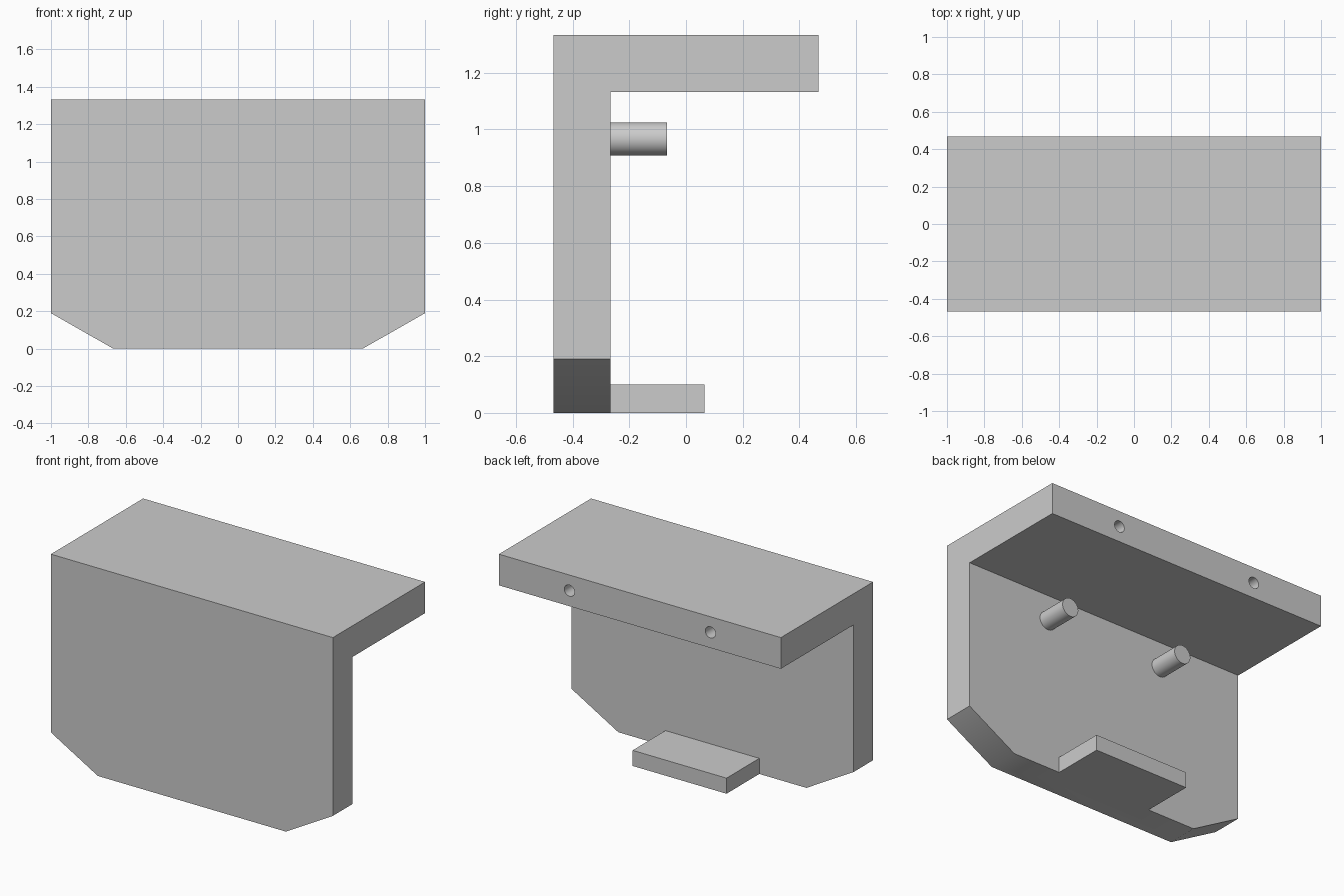
import bpy, bmesh, math
from mathutils import Matrix, Vector

if "Cube" in bpy.data.objects:
    bpy.data.objects.remove(bpy.data.objects["Cube"])

grey = bpy.data.materials.new("plain grey")
grey.use_nodes = True
colour = (0.6, 0.6, 0.6, 1)
grey.diffuse_color = colour
grey.node_tree.nodes["Principled BSDF"].inputs["Base Color"].default_value = colour

FRONT, INNER, BACK = -0.467, -0.267, 0.467
TOP, SHELF = 1.333, 1.133


def finish(name, bm):
    bmesh.ops.recalc_face_normals(bm, faces=bm.faces)
    mesh = bpy.data.meshes.new(name)
    bm.to_mesh(mesh)
    bm.free()
    mesh.materials.append(grey)
    obj = bpy.data.objects.new(name, mesh)
    bpy.context.collection.objects.link(obj)
    return obj


def extrude_x(name, profile, half):
    bm = bmesh.new()
    face = bm.faces.new([bm.verts.new((-half, y, z)) for y, z in profile])
    new = bmesh.ops.extrude_face_region(bm, geom=[face])["geom"]
    verts = [v for v in new if isinstance(v, bmesh.types.BMVert)]
    bmesh.ops.translate(bm, verts=verts, vec=(2 * half, 0, 0))
    return bm


def rod(name, x, z, radius, y0, y1):
    bm = bmesh.new()
    place = Matrix.Translation((x, (y0 + y1) / 2, z)) @ Matrix.Rotation(math.pi / 2, 4, "X")
    bmesh.ops.create_cone(bm, cap_ends=True, segments=48, radius1=radius,
                          radius2=radius, depth=y1 - y0, matrix=place)
    return finish(name, bm)


def smooth(obj):
    bpy.ops.object.select_all(action="DESELECT")
    obj.select_set(True)
    bpy.context.view_layer.objects.active = obj
    bpy.ops.object.shade_smooth_by_angle(angle=math.radians(30))


def boolean(obj, other, operation):
    mod = obj.modifiers.new(other.name, "BOOLEAN")
    mod.operation, mod.object, mod.solver = operation, other, "EXACT"
    bpy.context.view_layer.objects.active = obj
    bpy.ops.object.modifier_apply(modifier=mod.name)
    bpy.data.objects.remove(other)


# Upright panel and top shelf in one piece, lower corners sliced off
bm = extrude_x("bracket", [(FRONT, 0), (INNER, 0), (INNER, SHELF),
                           (BACK, SHELF), (BACK, TOP), (FRONT, TOP)], 1)
for side in (-1, 1):
    bmesh.ops.bisect_plane(bm, geom=bm.verts[:] + bm.edges[:] + bm.faces[:],
                           plane_co=(side * 0.667, 0, 0),
                           plane_no=Vector((side * 0.19, 0, -0.333)).normalized(),
                           clear_outer=True)
    bmesh.ops.holes_fill(bm, edges=[e for e in bm.edges if e.is_boundary])
bracket = finish("bracket", bm)

# Bottom ledge, merged into the panel
ledge = finish("ledge", extrude_x("ledge", [(INNER - 0.1, 0), (0.065, 0),
                                            (0.065, 0.1), (INNER - 0.1, 0.1)], 0.333))
boolean(bracket, ledge, "UNION")

# Two blind holes in the rear edge of the shelf
for side in (-1, 1):
    drill = rod("hole_cutter", side * 0.5, (TOP + SHELF) / 2, 0.036, BACK - 0.2, BACK + 0.1)
    boolean(bracket, drill, "DIFFERENCE")
smooth(bracket)

# Pegs on the rear of the panel
for side, label in ((-1, "right"), (1, "left")):
    smooth(rod(label + "_peg", side * 0.417, 0.967, 0.0585, INNER, INNER + 0.2))
